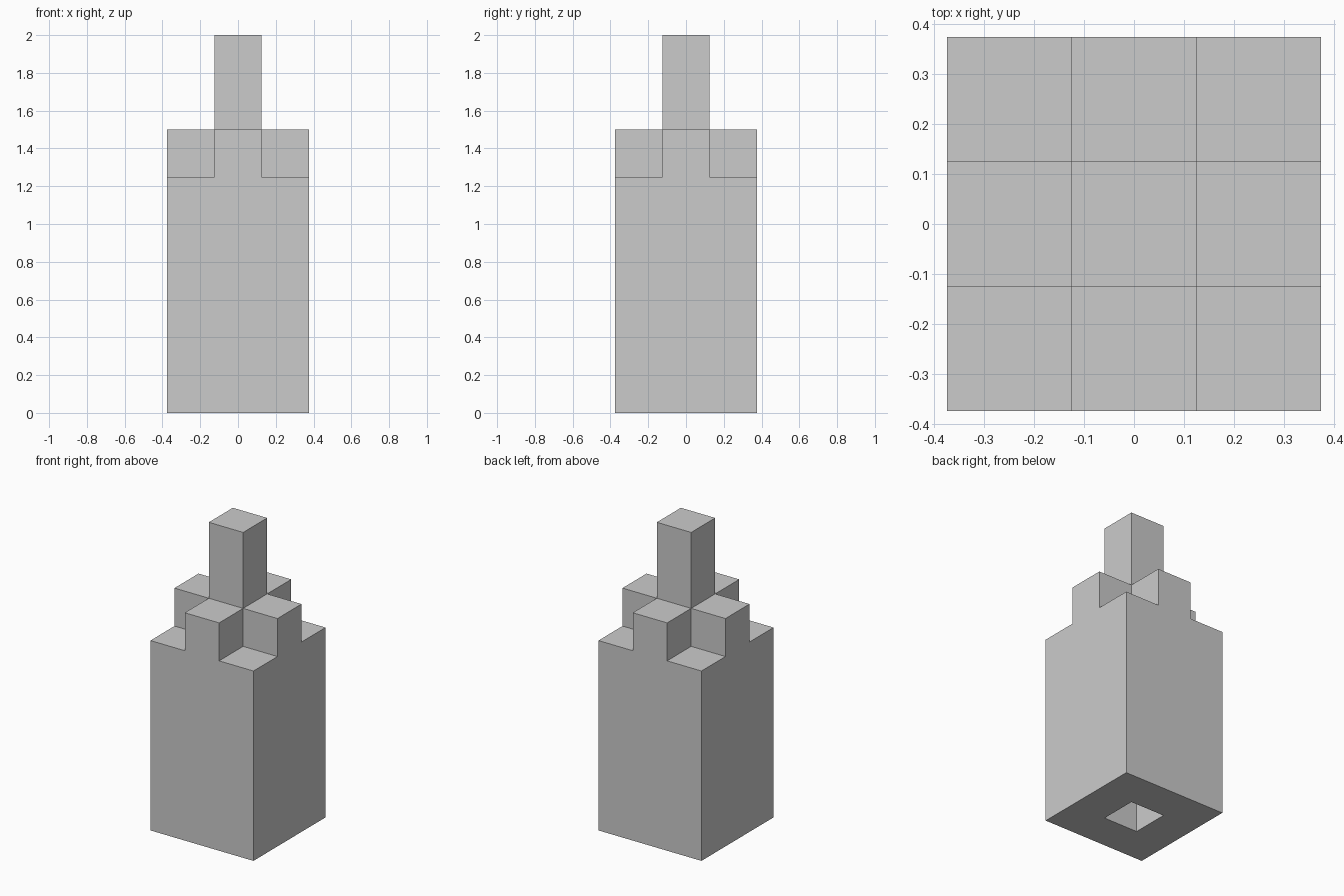
import bpy, bmesh, math
from mathutils import Vector

if "Cube" in bpy.data.objects:
    bpy.data.objects.remove(bpy.data.objects["Cube"])

S = 0.25  # block size


def fill(cells, xs, ys, z0, z1):
    cells.update((x, y, z) for x in xs for y in ys for z in range(z0, z1))


# Block layout: body, cross-shaped shoulder, central spire, hollow core
cells = set()
ring = (-1, 0, 1)
fill(cells, ring, ring, 0, 5)        # square body
fill(cells, ring, (0,), 5, 6)        # shoulder arm along x
fill(cells, (0,), ring, 5, 6)        # shoulder arm along y
fill(cells, (0,), (0,), 6, 8)        # spire
cells -= {(0, 0, z) for z in range(5)}  # square shaft open at the bottom

# Skin: one quad wherever a block meets empty space
bm = bmesh.new()
for cell in cells:
    centre = Vector(cell) + Vector((0, 0, 0.5))
    for axis in range(3):
        for sign in (-1, 1):
            n = Vector((0, 0, 0))
            n[axis] = sign
            if tuple(c + int(d) for c, d in zip(cell, n)) in cells:
                continue
            u = Vector((0, 0, 0))
            u[(axis + 1) % 3] = 0.5
            v = n.cross(u)
            mid = centre + n * 0.5
            corners = (mid - u - v, mid + u - v, mid + u + v, mid - u + v)
            bm.faces.new([bm.verts.new(p * S) for p in corners])

# Weld and merge the coplanar quads into clean flat faces
bmesh.ops.remove_doubles(bm, verts=bm.verts, dist=0.001)
bmesh.ops.dissolve_limit(bm, angle_limit=math.radians(1),
                         verts=bm.verts, edges=bm.edges)
bmesh.ops.recalc_face_normals(bm, faces=bm.faces)

mesh = bpy.data.meshes.new("stepped_tower")
bm.to_mesh(mesh)
bm.free()
bpy.context.collection.objects.link(bpy.data.objects.new("stepped_tower", mesh))
